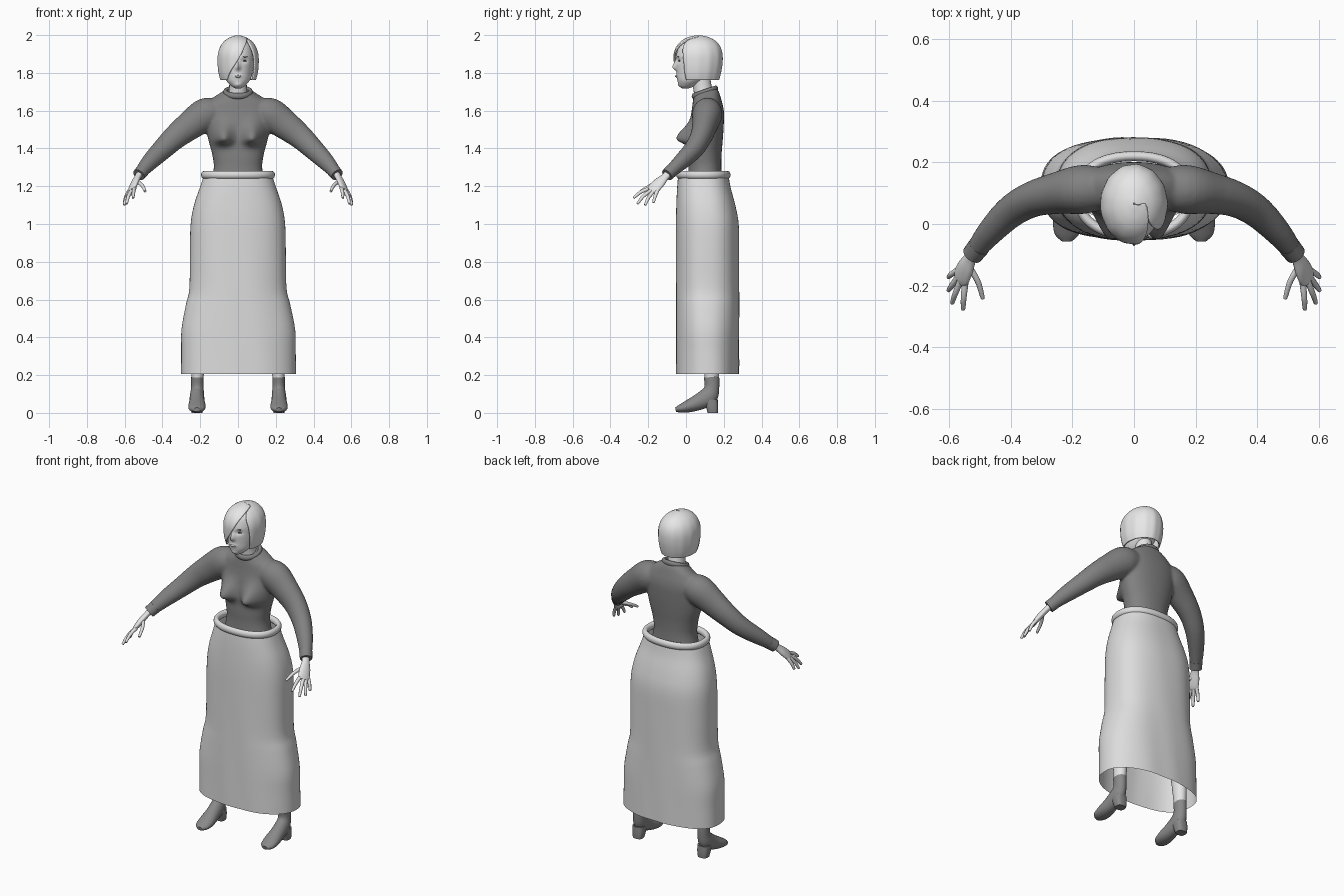
import bpy, bmesh, math
from mathutils import Vector

cube = bpy.data.objects.get("Cube")
if cube:
    bpy.data.objects.remove(cube, do_unlink=True)


def material(name, v):
    m = bpy.data.materials.new(name)
    m.use_nodes = True
    m.diffuse_color = (v, v, v, 1)
    m.node_tree.nodes["Principled BSDF"].inputs["Base Color"].default_value = (v, v, v, 1)
    return m


KNIT = material("dark grey knit", 0.22)
CLOTH = material("light grey cloth", 0.72)
SKIN = material("pale skin", 0.78)
HAIR = material("pale hair", 0.8)
LEATHER = material("dark grey leather", 0.25)
INK = material("charcoal", 0.08)
X, Y, Z = Vector((1, 0, 0)), Vector((0, 1, 0)), Vector((0, 0, 1))


def smooth(pts, k=4):
    """Catmull-Rom interpolation of equal-length tuples."""
    out = []
    for i in range(len(pts) - 1):
        quad = [pts[max(i - 1, 0)], pts[i], pts[i + 1], pts[min(i + 2, len(pts) - 1)]]
        for s in range(k):
            t = s / k
            out.append(tuple(0.5 * (2 * b + (c - a) * t + (2 * a - 5 * b + 4 * c - d) * t * t
                                    + (3 * b - a - 3 * c + d) * t ** 3) for a, b, c, d in zip(*quad)))
    return out + [tuple(pts[-1])]


def skin_rings(bm, rings, wrap=True, caps=True, loop=False):
    rows = [[bm.verts.new(p) for p in r] for r in rings]
    n = len(rows[0])
    pairs = list(zip(rows, rows[1:])) + ([(rows[-1], rows[0])] if loop else [])
    for a, b in pairs:
        for i in range(n if wrap else n - 1):
            j = (i + 1) % n
            bm.faces.new((a[i], a[j], b[j], b[i]))
    if caps and not loop:
        bm.faces.new(rows[0])
        bm.faces.new(rows[-1])


def loft(bm, stations, side=X, up=None, n=20, power=2.0, caps=True, k=4, loop=False):
    """Sweep an ellipse through (x, y, z, half width, half depth) stations."""
    st = stations if loop else smooth(stations, k)
    m, rings = len(st), []
    for i, s in enumerate(st):
        c = Vector(s[:3])
        if up:
            u, v = side, up
        else:
            a = st[(i - 1) % m] if loop else st[max(i - 1, 0)]
            b = st[(i + 1) % m] if loop else st[min(i + 1, m - 1)]
            t = (Vector(b[:3]) - Vector(a[:3])).normalized()
            u = (side - t * side.dot(t)).normalized()
            v = t.cross(u)
        ring = []
        for j in range(n):
            w = math.tau * j / n
            cs, sn = math.cos(w), math.sin(w)
            cs = math.copysign(abs(cs) ** (2 / power), cs)
            sn = math.copysign(abs(sn) ** (2 / power), sn)
            ring.append(c + u * s[3] * cs + v * s[4] * sn)
        rings.append(ring)
    skin_rings(bm, rings, caps=caps, loop=loop)


def finish(name, bm, mat, mirror=False, angle=50):
    bmesh.ops.recalc_face_normals(bm, faces=bm.faces)
    me = bpy.data.meshes.new(name)
    bm.to_mesh(me)
    bm.free()
    ob = bpy.data.objects.new(name, me)
    bpy.context.collection.objects.link(ob)
    me.materials.append(mat)
    bpy.ops.object.select_all(action='DESELECT')
    ob.select_set(True)
    bpy.context.view_layer.objects.active = ob
    bpy.ops.object.shade_smooth_by_angle(angle=math.radians(angle))
    if mirror:
        ob.modifiers.new("mirror", 'MIRROR').use_bisect_axis[0] = False
    return ob


def part(name, stations, mat, mirror=False, **kw):
    bm = bmesh.new()
    loft(bm, stations, **kw)
    return finish(name, bm, mat, mirror)


def blob(name, mat, loc, size, mirror=False):
    bm = bmesh.new()
    bmesh.ops.create_uvsphere(bm, u_segments=16, v_segments=10, radius=1)
    for v in bm.verts:
        v.co = Vector(a * b + c for a, b, c in zip(v.co, size, loc))
    return finish(name, bm, mat, mirror)


# Sweater: torso with bust, fused with both sleeves
bm = bmesh.new()
loft(bm, [(0, .10, 1.14, .165, .10), (0, .10, 1.28, .13, .088), (0, .10, 1.36, .135, .088),
          (0, .105, 1.45, .158, .09), (0, .11, 1.53, .172, .09), (0, .115, 1.60, .178, .085),
          (0, .11, 1.65, .15, .075), (0, .105, 1.685, .10, .066), (0, .10, 1.705, .07, .058)],
     up=Y, n=64, power=2.2, k=8)
for v in bm.verts:
    x, y, z = v.co
    if y < .10:
        dz = (z - 1.45) / (.07 if z > 1.45 else .03)
        dx = (abs(x) - .078) / .048
        v.co.y -= .078 * math.exp(-dx * dx - dz * dz) * min(1, (.10 - y) / .05)
    if z > 1.6:
        v.co.z += (y - .10) * .3 * min(1, (z - 1.6) / .08)
for s in (1, -1):
    loft(bm, [(s * .11, .115, 1.595, .07, .07), (s * .17, .112, 1.58, .08, .088),
              (s * .25, .10, 1.525, .068, .078), (s * .33, .08, 1.462, .058, .066),
              (s * .40, .04, 1.395, .052, .056), (s * .47, -.03, 1.325, .042, .045),
              (s * .525, -.10, 1.26, .03, .03)], side=Y, n=24)
sweater = finish("sweater", bm, KNIT)
rm = sweater.modifiers.new("fuse", 'REMESH')
rm.mode, rm.voxel_size, rm.use_smooth_shade = 'VOXEL', .008, True
sm = sweater.modifiers.new("relax", 'SMOOTH')
sm.factor, sm.iterations = .5, 6
part("cuff", [(.503, -.072, 1.286, .036, .036), (.525, -.10, 1.26, .034, .034)],
     KNIT, True, side=Y)


def hoop(name, mat, cy, cz, rx, ry, a, b, tilt=0, power=2.0):
    pts = []
    for i in range(64):
        c, s = math.cos(math.tau * i / 64), math.sin(math.tau * i / 64)
        px = rx * math.copysign(abs(c) ** (2 / power), c)
        py = ry * math.copysign(abs(s) ** (2 / power), s)
        pts.append((px, cy + py, cz + py * tilt, a, b))
    return part(name, pts, mat, side=Z, n=12, loop=True)


hoop("collar", KNIT, .10, 1.697, .067, .058, .016, .012, .35)
hoop("waistband", CLOTH, .092, 1.26, .18, .128, .021, .016, 0, 2.3)

# Skirt: open tube with soft folds
bm = bmesh.new()
loft(bm, [(0, .092, 1.25, .183, .134), (0, .095, 1.19, .203, .142), (0, .105, 1.1, .233, .156),
          (0, .113, 1.0, .25, .166), (0, .114, .85, .254, .167), (0, .114, .66, .257, .167),
          (0, .114, .57, .277, .167), (0, .114, .44, .301, .167), (0, .114, .32, .303, .167),
          (0, .114, .205, .305, .167)], up=Y, n=72, power=2.4, caps=False, k=4)
for v in bm.verts:
    w = math.atan2(v.co.y - .114, v.co.x)
    fold = 1 + .009 * math.sin(7 * w + 5 * v.co.z) * min(1, 1.25 - v.co.z)
    v.co.x *= fold
    v.co.y = .114 + (v.co.y - .114) * fold
finish("skirt", bm, CLOTH, angle=60)

# Legs and boots
part("leg", [(.215, .135, .15, .03, .034), (.21, .135, .3, .038, .045), (.19, .125, .5, .045, .05),
             (.14, .11, .8, .065, .07), (.10, .10, 1.1, .08, .08)], SKIN, True, up=Y)
bm = bmesh.new()
loft(bm, [(.215, .135, .19, .033, .041), (.215, .137, .135, .033, .039), (.217, .118, .088, .038, .05),
          (.217, .068, .058, .041, .043), (.217, .012, .035, .046, .033),
          (.218, -.032, .022, .04, .021), (.218, -.055, .017, .018, .011)], n=24)
loft(bm, [(.217, .142, .0, .029, .027), (.217, .138, .03, .034, .032), (.217, .13, .07, .036, .038)],
     up=Y, power=3)
for v in bm.verts:
    v.co.z = max(v.co.z, 0)
finish("boot", bm, LEATHER, True)

# Hands: flat palm, four fingers and a thumb
part("palm", [(.517, -.09, 1.27, .022, .02), (.53, -.11, 1.25, .022, .016),
              (.546, -.14, 1.22, .032, .017), (.56, -.17, 1.19, .035, .014),
              (.568, -.185, 1.176, .026, .008)], SKIN, True, side=Vector((.4, .85, -.2)).normalized())
digits = {
    "index_finger": ((.548, -.19, 1.19), (.553, -.238, 1.17), (.555, -.275, 1.14)),
    "middle_finger": ((.563, -.182, 1.18), (.58, -.225, 1.148), (.59, -.255, 1.11)),
    "ring_finger": ((.57, -.17, 1.175), (.59, -.198, 1.14), (.602, -.215, 1.103)),
    "little_finger": ((.573, -.15, 1.18), (.592, -.163, 1.148), (.602, -.172, 1.115)),
    "thumb": ((.538, -.135, 1.228), (.508, -.185, 1.205), (.492, -.238, 1.175)),
}
for name, (a, b, c) in digits.items():
    tip = tuple(q + (q - p) * .06 for p, q in zip(b, c))
    part(name, [a + (.0105, .0105), b + (.0095, .0095), c + (.007, .007), tip + (.003, .003)],
         SKIN, True, n=10)

# Head and neck
part("neck", [(0, .10, 1.66, .056, .054), (0, .088, 1.72, .047, .05), (0, .075, 1.79, .046, .05)],
     SKIN, up=Y)
bm = bmesh.new()
loft(bm, [(0, -.002, 1.718, .014, .018), (0, .008, 1.732, .037, .042), (0, .025, 1.76, .062, .07),
          (0, .045, 1.80, .076, .094), (0, .055, 1.85, .083, .108), (0, .06, 1.90, .086, .11),
          (0, .064, 1.95, .072, .095), (0, .066, 1.98, .035, .05)], up=Y, n=64, k=8)


def bump(v, x, z, sx, sz, d):
    v.co.y -= d * math.exp(-((abs(v.co.x) - x) / sx) ** 2 - ((v.co.z - z) / sz) ** 2)


for v in bm.verts:
    if v.co.y < .03:
        z = v.co.z
        bump(v, 0, 1.828, .011, .013 if z < 1.828 else .03, .02)
        bump(v, .033, 1.865, .018, .012, -.009)
        bump(v, 0, 1.783, .02, .009, .006)
        bump(v, 0, 1.735, .02, .012, .006)
finish("head", bm, SKIN)
blob("eye", INK, (.034, -.034, 1.864), (.012, .006, .0045), True)
blob("eyebrow", INK, (.034, -.041, 1.885), (.016, .006, .0025), True)
blob("lips", SKIN, (0, -.05, 1.782), (.019, .008, .006))

# Hair: bob with a side-swept fringe, opened around the face
# stations: z, half width, half depth, centre y, fringe edge x, far edge x
shape = smooth([(1.762, .094, .112, .063, -.06, .078), (1.80, .104, .122, .063, -.045, .085),
                (1.85, .109, .129, .064, -.012, .088), (1.90, .107, .129, .064, .018, .083),
                (1.94, .094, .116, .065, .036, .068), (1.97, .071, .09, .066, .046, .052),
                (1.988, .043, .057, .066, .042, .0425), (1.997, .016, .022, .066, .0155, .0157),
                (1.999, .002, .003, .066, .0019, .00195)], 5)
rings = []
for z, rx, ry, cy, xl, xr in shape:
    start = math.asin(max(-1, min(1, xr / rx)))
    end = math.tau + min(start, math.asin(max(-1, min(1, xl / rx))))
    ring = []
    for j in range(73):
        w = start + (end - start) * j / 72
        r = 1 + .008 * math.sin(13 * w) * min(1, (2 - z) * 8)
        ring.append((rx * r * math.sin(w), cy - ry * r * math.cos(w), z))
    rings.append(ring)
bm = bmesh.new()
skin_rings(bm, rings, wrap=False, caps=False)
hair = finish("hair", bm, HAIR, angle=60)
solid = hair.modifiers.new("thickness", 'SOLIDIFY')
solid.thickness, solid.offset = .008, -1
